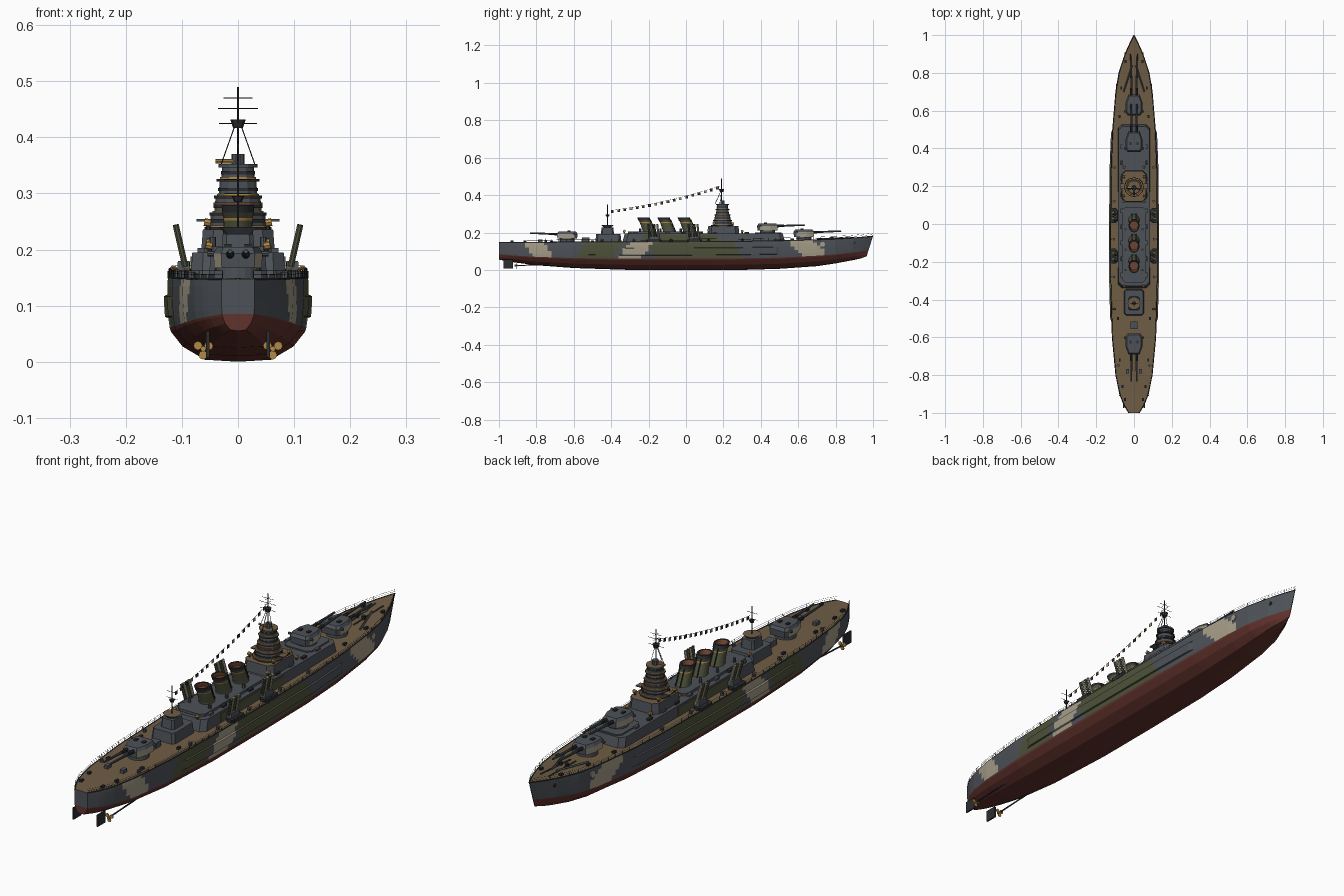
import bpy, bmesh, math
from mathutils import Vector

cube = bpy.data.objects.get("Cube")
if cube:
    bpy.data.objects.remove(cube)

COLOURS = {
    "steel_grey": (0.075, 0.085, 0.098), "deck_wood": (0.16, 0.11, 0.06),
    "hull_red": (0.12, 0.032, 0.025), "olive": (0.08, 0.085, 0.045),
    "beige": (0.38, 0.34, 0.25), "brass": (0.45, 0.25, 0.06),
    "dark_metal": (0.025, 0.027, 0.03), "rust_brown": (0.16, 0.06, 0.03)}
MATS = []
for name, rgb in COLOURS.items():
    m = bpy.data.materials.new(name)
    m.use_nodes = True
    m.diffuse_color = (*rgb, 1)
    m.node_tree.nodes["Principled BSDF"].inputs["Base Color"].default_value = (*rgb, 1)
    MATS.append(m)
GREY, WOOD, RED, OLIVE, BEIGE, BRASS, DARK, RUST = range(8)


def finish(name, bm, smooth=False):
    bmesh.ops.recalc_face_normals(bm, faces=bm.faces)
    me = bpy.data.meshes.new(name)
    bm.to_mesh(me)
    bm.free()
    for m in MATS:
        me.materials.append(m)
    ob = bpy.data.objects.new(name, me)
    bpy.context.collection.objects.link(ob)
    if smooth:
        bpy.ops.object.select_all(action='DESELECT')
        ob.select_set(True)
        bpy.context.view_layer.objects.active = ob
        bpy.ops.object.shade_smooth_by_angle(angle=math.radians(35))


def loft(bm, rings, mat, cap=None):
    """Skin a list of equal-length point rings and close both ends."""
    vs = [[bm.verts.new(p) for p in r] for r in rings]
    n = len(vs[0])
    for a, b in zip(vs, vs[1:]):
        for i in range(n):
            bm.faces.new((a[i], a[(i + 1) % n], b[(i + 1) % n], b[i])).material_index = mat
    bm.faces.new(vs[0]).material_index = mat
    bm.faces.new(vs[-1]).material_index = mat if cap is None else cap


def block(bm, x, y, z0, z1, hx, hy, mat=GREY, cap=None, taper=1.0, cut=0.0):
    """Box or chamfered box that may taper upwards."""
    def ring(z, s):
        a, b, c = hx * s, hy * s, cut * s
        pts = [(a, c - b), (a, b - c), (a - c, b), (c - a, b), (-a, b - c), (-a, c - b), (c - a, -b), (a - c, -b)]
        if not cut:
            pts = [(a, -b), (a, b), (-a, b), (-a, -b)]
        return [(x + p, y + q, z) for p, q in pts]
    loft(bm, [ring(z0, 1), ring(z1, taper)], mat, cap)


def tube(bm, a, b, r, mat=GREY, n=6, r2=None, cap=None):
    a, b = Vector(a), Vector(b)
    q = (b - a).to_track_quat('Z', 'Y')
    circle = [Vector((math.cos(i * math.tau / n), math.sin(i * math.tau / n), 0)) for i in range(n)]
    loft(bm, [[p + q @ (c * s) for c in circle] for p, s in ((a, r), (b, r if r2 is None else r2))], mat, cap)


# Hull lines: y, half width, deck height, keel height, waterline height
LINES = [(-1, .03, .147, .055, .085), (-.95, .06, .147, .045, .08), (-.9, .079, .147, .038, .076),
         (-.8, .1, .148, .025, .07), (-.6, .119, .149, .01, .063), (-.3, .128, .15, 0, .06),
         (0, .128, .151, 0, .06), (.3, .125, .153, 0, .062), (.5, .117, .156, .006, .066),
         (.7, .1, .161, .02, .076), (.8, .083, .165, .035, .083), (.9, .05, .171, .05, .093),
         (.96, .022, .177, .06, .099), (1, .001, .181, .072, .104)]


def lines(y):
    for a, b in zip(LINES, LINES[1:]):
        if y <= b[0]:
            t = (y - a[0]) / (b[0] - a[0])
            return [p + (q - p) * t for p, q in zip(a[1:], b[1:])]
    return LINES[-1][1:]


def deck(y):
    return lines(y)[1]


# Section rows: width fraction, height fraction; below then above waterline
LOWER = [(0, 0), (.46, .06), (.77, .45), (.93, .88), (.95, 1)]
UPPER = [(.97, .2, 0), (.97, .22, 1), (.98, .42, 1), (.985, .62, 1), (.985, .64, 0), (.985, .82, 0), (.975, 1, 0)]
# Camouflage patches: centre at deck, slant, half length, colour
PATCHES = [(-.81, .05, .055, BEIGE), (-.245, -.07, .062, BEIGE), (.62, .08, .065, BEIGE),
           (-.44, -.06, .1, OLIVE), (.03, .05, .23, OLIVE)]


def camo(y, t):
    for c, slant, half, mat in PATCHES:
        if abs(y - c - slant * (1 - t)) < half:
            return mat
    return GREY


def section(y):
    w, d, k, wl = lines(y)
    belt = .006 if -.52 < y < .5 else 0
    half = [(w * f, k + (wl - k) * t) for f, t in LOWER]
    half += [(w * f + belt * o, wl + (d - wl) * t) for f, t, o in UPPER]
    rake = .035 * max(0, (y - .8) / .2)
    return [(x, y - rake * (d - z) / .11, z) for x, z in half]


bm = bmesh.new()
N = 100
ys = [-1 + 2 * i / N for i in range(N + 1)]
for s in (-1, 1):
    rows = [[bm.verts.new((s * x, y, z)) for x, y, z in section(y)] for y in ys]
    for i in range(N):
        for j in range(len(rows[0]) - 1):
            f = bm.faces.new((rows[i][j], rows[i + 1][j], rows[i + 1][j + 1], rows[i][j + 1]))
            f.material_index = RED if j < len(LOWER) - 1 else camo((ys[i] + ys[i + 1]) / 2, UPPER[j - len(LOWER) + 1][1])
    # Deck planking and stern plate
    mid = [bm.verts.new((0, y, deck(y) + .001)) for y in ys]
    for i in range(N):
        bm.faces.new((rows[i][-1], rows[i + 1][-1], mid[i + 1], mid[i])).material_index = WOOD
    k = len(LOWER)
    wl = bm.verts.new((0, -1, lines(-1)[3]))
    bm.faces.new(rows[0][:k] + [wl]).material_index = RED
    bm.faces.new(rows[0][k - 1:] + [mid[0], wl])
bmesh.ops.remove_doubles(bm, verts=bm.verts, dist=.00005)
finish("hull", bm)

# Railings and scuppers along the deck edge
bm = bmesh.new()
for s in (-1, 1):
    edge = [Vector((s * max(lines(y)[0] * .97 - .001, 0), y, deck(y))) for y in ys[::2]]
    for a, b in zip(edge, edge[1:]):
        tube(bm, a, b, .0022, DARK, 4)
        for h in (.008, .015):
            tube(bm, a + Vector((0, 0, h)), b + Vector((0, 0, h)), .0005, DARK, 3)
        tube(bm, a, a + Vector((0, 0, .015)), .0006, DARK, 3)
finish("railings", bm)

# Rudders, shafts and propellers
bm = bmesh.new()
for s in (-1, 1):
    block(bm, s * .054, -.95, .008, .055, .003, .025, DARK)
    tube(bm, (s * .062, -.91, .023), (s * .06, -.72, .03), .003, DARK)
    tube(bm, (s * .062, -.918, .023), (s * .062, -.9, .023), .005, BRASS, 8)
    for i in range(3):
        a = i * math.tau / 3 + .5
        d = Vector((math.cos(a), 0, math.sin(a)))
        c = Vector((s * .062, -.908, .023)) + d * .011
        tube(bm, c - Vector((0, .0015, 0)), c + Vector((0, .0015, 0)), .008, BRASS, 8)
finish("rudders_and_propellers", bm)

# Deckhouses
bm = bmesh.new()
block(bm, 0, .095, .148, .195, .084, .435, GREY, taper=.97, cut=.02)
block(bm, 0, -.11, .195, .205, .06, .2, GREY, cut=.015)
block(bm, 0, .44, .19, .2, .06, .07, GREY, cut=.015)
block(bm, 0, -.415, .148, .192, .052, .07, GREY, taper=.93, cut=.01)
block(bm, 0, -.42, .192, .228, .03, .035, GREY, taper=.9, cut=.008)
block(bm, 0, -.535, .148, .172, .018, .02, GREY)
for s in (-1, 1):
    block(bm, s * .0825, -.03, .152, .188, .002, .2, OLIVE)
    for i in range(9):
        y = -.27 + i * .085
        block(bm, s * .066, y, .195, .203, .006, .012, DARK if i % 2 else GREY)
finish("deckhouses", bm)


# Main gun turrets
def turret(name, y, z, d):
    bm = bmesh.new()
    tube(bm, (0, y, z - .02), (0, y, z + .012), .04, GREY, 20)
    def ring(h, g):
        pts = [(.03, .055), (.044, .015), (.044, -.04), (.034, -.055)]
        pts += [(-a, b) for a, b in reversed(pts)]
        return [(a * g, y + d * b * g, z + h) for a, b in pts]
    loft(bm, [ring(.01, .96), ring(.036, 1), ring(.048, .85)], GREY)
    bm.normal_update()
    for f in bm.faces:
        c = f.calc_center_median()
        if z + .015 < c.z < z + .035 and abs(c.x) > .035 and (c.y - y) * d > -.02:
            f.material_index = BEIGE
    for s in (-1, 1):
        tube(bm, (s * .014, y + d * .04, z + .034), (s * .014, y + d * .09, z + .036), .008, DARK, 10, .006)
        tube(bm, (s * .014, y + d * .09, z + .036), (s * .014, y + d * .2, z + .04), .0055, GREY, 10, .004)
        tube(bm, (s * .04, y - d * .035, z + .036), (s * .054, y - d * .035, z + .036), .005, GREY, 8)
        block(bm, s * .018, y - d * .01, z + .048, z + .053, .006, .008, DARK)
    finish(name, bm)


turret("fore_turret", .63, deck(.63) + .008, 1)
turret("raised_turret", .435, .2, 1)
turret("aft_turret", -.635, deck(-.635) + .008, -1)

# Bridge tower of stacked tiers with planked galleries
bm = bmesh.new()
block(bm, 0, .2, .19, .236, .066, .085, GREY, WOOD, taper=.95, cut=.02)
TIERS = [(.236, .262, .052), (.262, .292, .043), (.292, .322, .035), (.322, .35, .03)]
for z0, z1, r in TIERS:
    tube(bm, (0, .195, z0), (0, .195, z1), r, GREY, 12, r * .93)
    tube(bm, (0, .195, z0 + .012), (0, .195, z0 + .018), r * 1.02, DARK, 12)
    tube(bm, (0, .195, z0 - .001), (0, .195, z0 + .004), r + .008, DARK, 12, cap=WOOD)
    tube(bm, (0, .195, z0 + .004), (0, .195, z0 + .007), r + .002, BRASS, 12)
tube(bm, (0, .195, .275), (0, .195, .284), .0435, RUST, 12)
tube(bm, (0, .195, .346), (0, .195, .352), .035, GREY, 12, cap=WOOD)
tube(bm, (-.04, .19, .357), (-.002, .19, .357), .004, BRASS, 8)
tube(bm, (0, .195, .352), (0, .195, .37), .012, GREY, 10)
for s in (-1, 1):
    for y, x, z in ((.15, .053, .236), (.25, .053, .236), (.12, .05, .2), (.3, .05, .195), (-.33, .05, .195)):
        tube(bm, (s * x, y, z), (s * x, y, z + .006), .004, DARK)
        tube(bm, (s * (x - .004), y, z + .011), (s * (x + .007), y, z + .013), .007, BRASS, 8)
    block(bm, s * .062, .2, .25, .254, .012, .015, GREY, WOOD)
finish("bridge_tower", bm)

# Three raked funnels
for i, name in enumerate(("fore_funnel", "middle_funnel", "aft_funnel")):
    bm = bmesh.new()
    y0 = .022 - i * .108
    stages = [(.195, .033, OLIVE), (.21, .029, OLIVE), (.252, .027, BRASS), (.256, .027, OLIVE),
              (.266, .03, DARK), (.279, .03, DARK), (.279, .024, RUST), (.262, .022, RUST)]
    rings = [[(r * .95 * math.cos(a * math.tau / 20), y0 - (z - .195) * .4 + r * 1.1 * math.sin(a * math.tau / 20), z)
              for a in range(20)] for z, r, _ in stages]
    for a in range(len(stages) - 1):
        loft(bm, rings[a:a + 2], stages[a][2])
    # Drop the inner lids so that the mouth stays open
    lids = [f for f in bm.faces if len(f.verts) > 4 and f.calc_center_median().z > .265]
    bmesh.ops.delete(bm, geom=lids, context='FACES_ONLY')
    for s in (-1, 1):
        tube(bm, (s * .01, y0 + .033, .2), (s * .01, y0 + .003, .27), .003, DARK)
        tube(bm, (s * .045, y0 - .05, .2), (s * .045, y0 - .05, .222), .006, GREY, 8)
    finish(name, bm, True)

# Masts, yards and stays
bm = bmesh.new()
tube(bm, (0, .19, .36), (0, .19, .49), .002, DARK)
tube(bm, (0, .19, .417), (0, .19, .432), .009, DARK, 8, .014)
for z, w in ((.425, .034), (.451, .036), (.47, .026)):
    tube(bm, (-w, .19, z), (w, .19, z), .0009, DARK, 4)
    tube(bm, (0, .19 - w * .6, z), (0, .19 + w * .6, z), .0009, DARK, 4)
for s in (-1, 1):
    tube(bm, (s * .03, .18, .352), (s * .004, .19, .425), .001, DARK, 4)
tube(bm, (0, .155, .352), (0, .188, .425), .0015, DARK, 4)
tube(bm, (0, -.42, .225), (0, -.42, .35), .002, DARK)
tube(bm, (0, -.42, .228), (0, -.42, .24), .022, GREY, 10, .034, cap=WOOD)
tube(bm, (0, -.42, .285), (0, -.42, .295), .007, DARK, 8, .011)
for z in (.3, .325):
    tube(bm, (-.024, -.42, z), (.024, -.42, z), .0009, DARK, 4)
finish("masts", bm)

# Signal flags on a sagging line
bm = bmesh.new()
def line_point(t):
    return Vector((0, -.41 + .595 * t, .317 + .133 * t - .06 * t * (1 - t)))
FLAGS = 18
for i in range(FLAGS):
    a, b = line_point(i / FLAGS), line_point((i + 1) / FLAGS)
    tube(bm, a, b, .0006, DARK, 3)
    p = a.lerp(b, .5)
    block(bm, 0, p.y, p.z - .014, p.z, .0008, .007, (DARK, RUST, DARK, BEIGE)[i % 4])
finish("signal_flags", bm)

# Upright multi-barrel gun mounts on side galleries
bm = bmesh.new()
for s in (-1, 1):
    for y in (.045, -.17):
        block(bm, s * .108, y, .148, .162, .018, .04, DARK, cut=.008)
        block(bm, s * .097, y, .16, .18, .012, .028, GREY, taper=.85)
        for i in range(4):
            yy = y - .024 + i * .016
            tube(bm, (s * .094, yy, .17), (s * .111, yy - .008, .244), .0058, BEIGE if i % 2 else OLIVE, 8)
    # Small side guns
    for y in (.3, .12, -.08, -.28, -.45, -.75):
        x = lines(y)[0] - .022
        tube(bm, (s * x, y, deck(y)), (s * x, y, deck(y) + .012), .007, GREY, 8)
        tube(bm, (s * x, y, deck(y) + .011), (s * (x + .014), y, deck(y) + .018), .0018, BRASS)
finish("side_guns", bm)

# Deck fittings: chains, capstans, breakwater, bollards, hawse discs
bm = bmesh.new()
for s in (-1, 1):
    tube(bm, (s * .012, .72, deck(.72) + .002), (s * .018, .9, deck(.9) + .002), .003, DARK, 4)
    tube(bm, (s * .015, .78, deck(.78)), (s * .015, .78, deck(.78) + .015), .008, DARK, 10)
    tube(bm, (s * .01, .84, deck(.84) + .004), (s * .055, .7, deck(.7) + .004), .004, GREY, 4)
    for y in (.86, .72, .57, -.5, -.72, -.86, -.93):
        x = lines(y)[0] * .7
        block(bm, s * x, y, deck(y), deck(y) + .009, .005, .008, DARK)
    block(bm, s * .035, -.78, deck(-.78), .162, .008, .012, GREY)
    w = lines(.73)[0]
    tube(bm, (s * (w - .01), .73, .137), (s * (w + .001), .73, .137), .013, BEIGE, 14)
    tube(bm, (s * .03, .9, .145), (s * .049, .9, .145), .008, DARK, 8)
finish("deck_fittings", bm)
